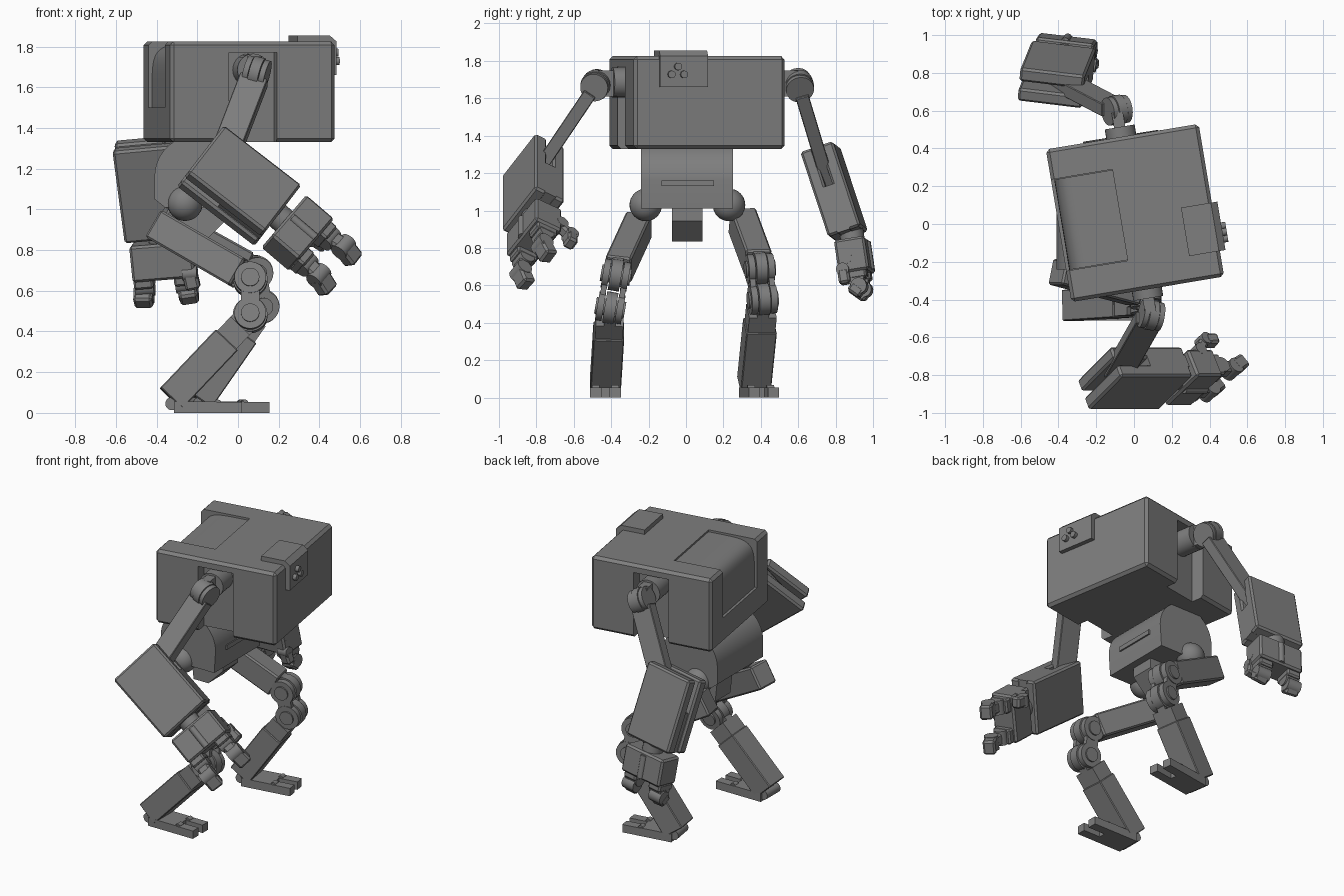
import bpy, bmesh, math
from mathutils import Vector, Matrix

if "Cube" in bpy.data.objects:
    bpy.data.objects.remove(bpy.data.objects["Cube"])

V = Vector
YAW = math.radians(9.5)
GREY = bpy.data.materials.new("dark_grey")
GREY.diffuse_color = (0.21, 0.21, 0.21, 1)
GREY.use_nodes = True
GREY.node_tree.nodes["Principled BSDF"].inputs["Base Color"].default_value = GREY.diffuse_color


def finish(name, bm, mat, bevel=0.0, smooth=True):
    bmesh.ops.recalc_face_normals(bm, faces=bm.faces)
    me = bpy.data.meshes.new(name)
    bm.to_mesh(me)
    bm.free()
    me.materials.append(GREY)
    if smooth:
        for p in me.polygons:
            p.use_smooth = True
        me.set_sharp_from_angle(angle=math.radians(28))
    ob = bpy.data.objects.new(name, me)
    bpy.context.collection.objects.link(ob)
    ob.matrix_world = mat
    if bevel:
        b = ob.modifiers.new("chamfer", 'BEVEL')
        b.width, b.segments, b.limit_method = bevel, 1, 'ANGLE'
    return ob


def box(name, mat, lo, hi, bevel=0.0):
    lo, hi = V(lo), V(hi)
    bm = bmesh.new()
    bmesh.ops.create_cube(bm, size=1)
    for v in bm.verts:
        v.co = (lo + hi) / 2 + V([a * b for a, b in zip(v.co, hi - lo)])
    return finish(name, bm, mat, bevel, smooth=False)


def rod(name, mat, a, b, r, seg=28):
    a, b = V(a), V(b)
    bm = bmesh.new()
    m = Matrix.Translation((a + b) / 2) @ (b - a).to_track_quat('Z', 'Y').to_matrix().to_4x4()
    bmesh.ops.create_cone(bm, cap_ends=True, segments=seg, radius1=r, radius2=r,
                          depth=(b - a).length, matrix=m)
    return finish(name, bm, mat)


def prism(name, mat, pts, y0, y1):
    """Extrude an x-z outline along y."""
    bm = bmesh.new()
    near = [bm.verts.new((x, y0, z)) for x, z in pts]
    far = [bm.verts.new((x, y1, z)) for x, z in pts]
    bm.faces.new(near)
    bm.faces.new(far[::-1])
    for i in range(len(pts)):
        bm.faces.new((near[i - 1], near[i], far[i], far[i - 1]))
    return finish(name, bm, mat)


def frame(origin, axis, hint):
    """Local z runs along axis, local x leans to hint."""
    z = V(axis).normalized()
    x = V(hint)
    x = (x - z * x.dot(z)).normalized()
    y = z.cross(x)
    return Matrix.Translation(origin) @ Matrix((x, y, z)).transposed().to_4x4()


def cut(ob, cutter):
    cutter.hide_render = True
    m = ob.modifiers.new("cut", 'BOOLEAN')
    m.operation, m.object, m.solver = 'DIFFERENCE', cutter, 'EXACT'


def arc(cx, cz, rx, rz, a0, a1, n, power=1.0):
    pts = []
    for i in range(n + 1):
        a = math.radians(a0 + (a1 - a0) * i / n)
        c, s = math.cos(a), math.sin(a)
        pts.append((cx + rx * math.copysign(abs(c) ** power, c),
                    cz + rz * math.copysign(abs(s) ** power, s)))
    return pts


# torso: big chamfered box with shoulder slots and a rear hatch opening
I = Matrix.Identity(4)
T = Matrix.Translation((0, 0.06, 0)) @ Matrix.Rotation(YAW, 4, 'Z')
torso = box("torso", T, (-0.405, -0.412, 1.33), (0.415, 0.407, 1.825), 0.018)
for s in (-1, 1):
    y = sorted((s * 0.32, s * 0.5))
    cut(torso, box("shoulder_slot_cutter", T, (-0.115, y[0], 1.2), (0.125, y[1], 1.77)))
cut(torso, box("hatch_cutter", T, (-0.5, -0.245, 1.5), (-0.075, 0.245, 1.95)))
hatch = [(-0.07, 1.49)] + arc(-0.07, 1.5, 0.318, 0.313, 90, 180, 20, 0.33) + [(-0.388, 1.49)]
prism("curved_hatch", T, hatch, -0.242, 0.242)

# sensor block with three lenses
sensor = [(0.25, 1.75), (0.25, 1.855), (0.41, 1.855), (0.445, 1.825), (0.445, 1.66), (0.38, 1.66)]
prism("sensor_block", T, sensor, -0.275, -0.015)
for y, z in ((-0.18, 1.77), (-0.215, 1.728), (-0.147, 1.728)):
    rod("sensor_lens", T, (0.43, y, z), (0.468, y, z), 0.02, 16)

# pelvis: rounded drum body, front strip and lower block
pelvis = arc(-0.205, 1.16, 0.205, 0.205, 0, 180, 24) + [(-0.41, 1.05), (-0.36, 1.01), (-0.01, 1.01)]
prism("pelvis", I, pelvis, -0.24, 0.25)
box("pelvis_strip", I, (-0.02, -0.13, 1.13), (0.008, 0.15, 1.16))
prism("pelvis_lower_block", I, [(-0.3, 1.02), (-0.06, 1.02), (-0.06, 0.945), (-0.17, 0.835), (-0.28, 0.835)],
      -0.075, 0.088)


def leg(side, hip, thigh0, knee1, knee2, ankle, yaw):
    hip, thigh0, knee1, knee2, ankle = map(V, (hip, thigh0, knee1, knee2, ankle))
    bm = bmesh.new()
    bmesh.ops.create_uvsphere(bm, u_segments=28, v_segments=16, radius=0.087)
    finish(side + "_hip_ball", bm, Matrix.Translation(hip))
    side_dir = V((-math.sin(yaw), math.cos(yaw), 0))
    # thigh
    m = frame(thigh0, knee1 - thigh0, side_dir)
    n = (knee1 - thigh0).length
    box(side + "_thigh", m, (-0.07, -0.077, -0.06), (0.07, 0.077, n - 0.06), 0.01)
    box(side + "_thigh_lug", m, (-0.03, -0.07, n - 0.1), (0.03, 0.07, n))
    # shin in two steps
    m2 = frame(knee2, ankle - knee2, side_dir)
    n2 = (ankle - knee2).length
    box(side + "_shin", m2, (-0.082, -0.075, 0.17), (0.082, 0.075, n2 + 0.02), 0.005)
    box(side + "_upper_shin", m2, (-0.074, -0.065, 0.075), (0.074, 0.065, 0.2))
    box(side + "_shin_lug", m2, (-0.03, -0.065, 0), (0.03, 0.065, 0.1))
    # double knee joint
    k = frame(knee1, knee2 - knee1, side_dir)
    nk = (knee2 - knee1).length
    for z in (0, nk):
        rod(side + "_knee_disc", k, (-0.03, 0, z), (0.03, 0, z), 0.085)
        rod(side + "_knee_pin", k, (-0.08, 0, z), (0.08, 0, z), 0.045)
        for s in (-1, 1):
            rod(side + "_knee_cheek", k, (s * 0.035, 0, z), (s * 0.07, 0, z), 0.078)
    for s in (-1, 1):
        x = sorted((s * 0.037, s * 0.066))
        box(side + "_knee_link", k, (x[0], -0.045, 0), (x[1], 0.045, nk))
    # short foot with split toes
    f = Matrix.Translation((ankle.x, ankle.y, 0)) @ Matrix.Rotation(yaw, 4, 'Z')
    rod(side + "_ankle", f, (-0.01, -0.07, 0.045), (-0.01, 0.07, 0.045), 0.032, 20)
    box(side + "_foot", f, (0, -0.082, 0), (0.21, 0.082, 0.055))
    for s in (-1, 1):
        y = sorted((s * 0.022, s * 0.082))
        box(side + "_toe", f, (0.21, y[0], 0), (0.335, y[1], 0.053))
        rod(side + "_toe_hinge", f, (0.215, y[0] + 0.01, 0.048), (0.215, y[1] - 0.01, 0.048), 0.018, 12)


leg("right", (-0.26, -0.215, 1.03), (-0.355, -0.265, 0.895), (0.06, -0.375, 0.655),
    (0.06, -0.405, 0.48), (-0.315, -0.43, 0.085), 0.0)
leg("left", (-0.26, 0.23, 1.03), (-0.33, 0.31, 0.92), (0.085, 0.395, 0.69),
    (0.115, 0.41, 0.525), (-0.19, 0.365, 0.085), math.radians(9))


def finger(name, m, base, mid, tip, r):
    base, mid, tip = map(V, (base, mid, tip))
    w = V((r, 0, 0))
    for p, q, t in ((base, mid, 0.85), (mid, tip, 1.0)):
        seg = m @ frame(p, q - p, (1, 0, 0))
        h = r * t
        box(name + "_segment", seg, (-h, -h * 0.85, 0), (h, h * 0.85, (q - p).length), 0.012)
    for p in (base, mid):
        rod(name + "_joint", m, p - w, p + w, r * 0.95, 16)


def arm(side, s, elbow, centre, axis, wide, hand_axis, reach, thumb):
    # shoulder hub and pivot
    y = -s
    rod(side + "_shoulder_hub", T, (0, y * 0.3, 1.685), (0, y * 0.46, 1.685), 0.08)
    pivot = T @ V((0, y * 0.55, 1.67))
    elbow = V(elbow)
    m = frame(pivot, elbow - pivot, (1, 0, 0))
    n = (elbow - pivot).length
    rod(side + "_shoulder_disc", m, (-0.025, 0, 0), (0.025, 0, 0), 0.08)
    for k in (-1, 1):
        rod(side + "_shoulder_cheek", m, (k * 0.028, 0, 0), (k * 0.055, 0, 0), 0.075)
    box(side + "_shoulder_clevis", T, (-0.03, min(y * 0.44, y * 0.54), 1.61), (0.03, max(y * 0.44, y * 0.54), 1.75))
    box(side + "_upper_arm", m, (-0.07, -0.036, 0.04), (0.07, 0.036, n), 0.004)
    # forearm: two slabs around a slot, closed near the wrist
    a = frame(V(centre), axis, wide)
    if s < 0:
        a = a @ Matrix.Diagonal((1, -1, 1, 1))
    h = frame(a @ V((0, 0.02 if s < 0 else 0, 0.25)), hand_axis, wide)
    if s < 0:
        h = h @ Matrix.Diagonal((1, -1, 1, 1))
    box(side + "_forearm_outer", a, (-0.172, 0.02, -0.24), (0.172, 0.094, 0.24), 0.012)
    box(side + "_forearm_inner", a, (-0.172, -0.09, -0.24), (0.172, -0.02, 0.24), 0.012)
    box(side + "_forearm_core", a, (-0.155, -0.035, -0.02), (0.172, 0.035, 0.238))
    # hand
    rod(side + "_wrist", h, (0, 0, -0.05), (0, 0, 0.06), 0.065, 20)
    box(side + "_palm", h, (-0.155, -0.085, 0.03), (0.155, 0.08, 0.21), 0.012)
    for x in (-0.105, 0.095):
        box(side + "_knuckle_block", h, (x - 0.048, -0.065, 0.2), (x + 0.048, 0.06, 0.25), 0.01)
        finger(side + "_finger", h, (x, 0.0, 0.25), (x * 1.1, 0.01, 0.25 + reach * 0.5),
               (x * 1.15, -0.03, 0.25 + reach), 0.046)
    rod(side + "_back_of_hand_bar", h, (0, 0.072, 0.05), (0, 0.072, 0.2), 0.022, 16)
    x, t = 0.12, thumb
    finger(side + "_thumb", h, (x, t * 0.6, 0.13), (x + 0.01, t, 0.19), (x + 0.02, t * 0.97, 0.27), 0.036)


D = (0.79, 0, -0.61)
arm("right", 1, (-0.09, -0.8, 1.2), (0.005, -0.815, 1.115), D, (0.55, 0.5, 0.6), (0.76, 0, -0.65), 0.17, -0.15)
arm("left", -1, (-0.40, 0.765, 1.13), (-0.41, 0.79, 1.1), (0.125, 0.31, -0.94), (0.99, -0.12, 0.09),
    (0.1, 0.15, -1), 0.08, -0.06)
